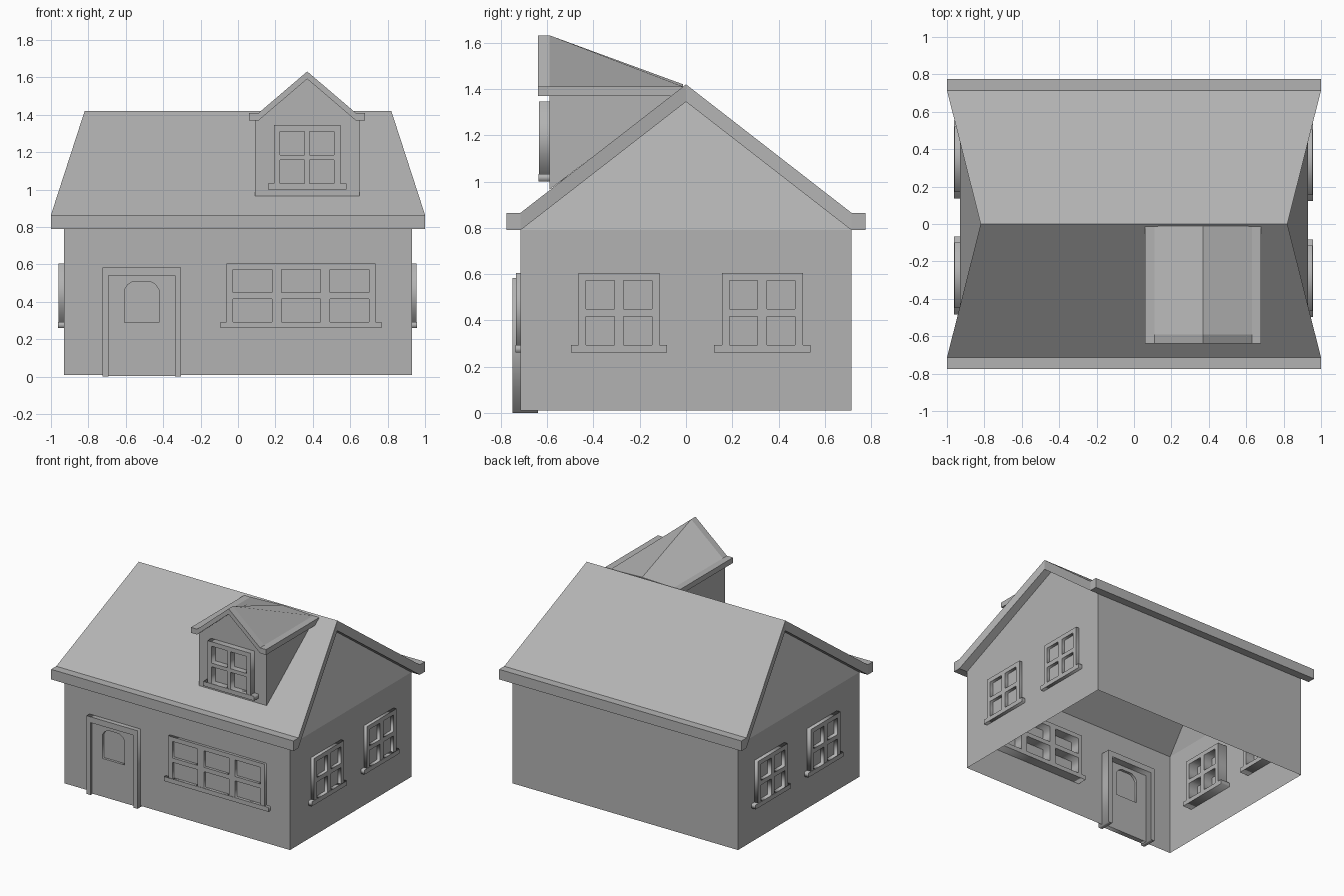
import bpy
from math import pi
from mathutils import Matrix

cube = bpy.data.objects.get("Cube")
if cube:
    bpy.data.objects.remove(cube, do_unlink=True)

grey = bpy.data.materials.new("plain grey")
grey.use_nodes = True
grey.diffuse_color = (0.45, 0.45, 0.45, 1)
grey.node_tree.nodes["Principled BSDF"].inputs["Base Color"].default_value = grey.diffuse_color


def add_object(name, mesh):
    mesh.materials.clear()
    mesh.materials.append(grey)
    obj = bpy.data.objects.new(name, mesh)
    bpy.context.collection.objects.link(obj)
    return obj


def add_mesh(name, verts, faces):
    mesh = bpy.data.meshes.new(name)
    mesh.from_pydata(verts, [], faces)
    mesh.validate()
    return add_object(name, mesh)


def rect(x0, x1, z0, z1):
    return [(x0, z0), (x1, z0), (x1, z1), (x0, z1)]


def facing(x, y, z, turn=0):
    """Upright drawing plane: local x along the wall, y up, z outwards."""
    return Matrix.Translation((x, y, z)) @ Matrix.Rotation(turn, 4, 'Z') @ Matrix.Rotation(pi / 2, 4, 'X')


def panel(name, place, outlines, back, front):
    """Flat panel from an outer outline and hole outlines."""
    curve = bpy.data.curves.new(name, 'CURVE')
    curve.dimensions = '2D'
    curve.fill_mode = 'BOTH'
    curve.extrude = (front - back) / 2
    for outline in outlines:
        spline = curve.splines.new('POLY')
        spline.points.add(len(outline) - 1)
        for point, (x, z) in zip(spline.points, outline):
            point.co = (x, z, 0, 1)
        spline.use_cyclic_u = True
    temp = bpy.data.objects.new(name + " outline", curve)
    bpy.context.collection.objects.link(temp)
    graph = bpy.context.evaluated_depsgraph_get()
    mesh = bpy.data.meshes.new_from_object(temp.evaluated_get(graph))
    bpy.data.objects.remove(temp, do_unlink=True)
    bpy.data.curves.remove(curve)
    mesh.transform(place @ Matrix.Translation((0, 0, (front + back) / 2)))
    mesh.name = name
    return add_object(name, mesh)


def window(name, place, width, cols, front, border=0.033, bar=0.04, bar_z=0.033, height=0.345, back=-0.075):
    """Framed window with crossed bars and a sill, bottom centre at the origin."""
    half, sill = width / 2, 0.033
    pane_w = (width - 2 * border - (cols - 1) * bar) / cols
    pane_h = (height - sill - border - bar_z) / 2
    holes = []
    for c in range(cols):
        for r in range(2):
            x = -half + border + c * (pane_w + bar)
            z = sill + r * (pane_h + bar_z)
            holes.append(rect(x, x + pane_w, z, z + pane_h))
    panel(name + "_frame", place, [rect(-half, half, sill - 0.01, height)] + holes, back, front)
    panel(name + "_sill", place, [rect(-half - 0.033, half + 0.033, 0, sill)], back, front + 0.003)


def roof(name, rings):
    """Join rings of top points followed by reversed underside points."""
    n = len(rings[0])
    verts = [v for ring in rings for v in ring]
    faces = []
    for k in range(len(rings) - 1):
        for i in range(n):
            j = (i + 1) % n
            faces.append((k * n + i, k * n + j, (k + 1) * n + j, (k + 1) * n + i))
    last = (len(rings) - 1) * n
    for i in range(n // 2 - 1):
        cap = (i, n - 1 - i, n - 2 - i, i + 1)
        faces += [cap, tuple(last + v for v in reversed(cap))]
    return add_mesh(name, verts, faces)


# House walls, open below, with gables that lean inwards
W, D, BASE, EAVE = 0.93, 0.715, 0.01, 0.79
verts = [(x, y, z) for z in (BASE, EAVE) for x, y in ((-W, -D), (W, -D), (W, D), (-W, D))]
verts += [(W - 0.17, 0, 1.345), (0.17 - W, 0, 1.345)]
add_mesh("house_walls", verts, [(0, 1, 5, 4), (1, 2, 6, 5), (2, 3, 7, 6), (3, 0, 4, 7),
                                (5, 6, 8), (7, 4, 9)])

# Main roof, shorter at the ridge than at the eaves
top = [(-0.775, 0.865), (-D, 0.865), (0, 1.42), (D, 0.865), (0.775, 0.865)]
section = top + [(y, z - 0.075) for y, z in reversed(top)]


def end_x(y):
    return 0.82 + 0.18 * min(1, abs(y) / D)


roof("main_roof", [[(side * end_x(y), y, z) for y, z in section] for side in (-1, 1)])

# Dormer walls meeting the main roof
DX, DY = 0.37, -0.59
verts = [(DX + s * 0.28, y, z) for s in (-1, 1) for y, z in ((DY, 0.965), (DY, 1.375), (-0.05, 1.375))]
verts.append((DX, DY, 1.595))
add_mesh("dormer_walls", verts, [(0, 3, 4, 6, 1), (0, 1, 2), (3, 5, 4)])


# Dormer roof with a ridge that falls back to the main ridge
def dormer_ring(y, peak):
    line = [(-0.31, 1.41), (-0.26, 1.41), (0, peak), (0.26, 1.41), (0.31, 1.41)]
    ring = line + [(x, z - 0.04) for x, z in reversed(line)]
    return [(DX + x, y, z) for x, z in ring]


roof("dormer_roof", [dormer_ring(-0.64, 1.632), dormer_ring(DY, 1.632), dormer_ring(-0.012, 1.42)])

# Windows
window("dormer_window", facing(DX, DY, 1.0), 0.355, 2, 0.045, bar=0.027, bar_z=0.027)
window("front_window", facing(0.337, -D, 0.26), 0.795, 3, 0.02, bar=0.05)
for label, y in (("front", -0.29), ("back", 0.33)):
    window("left_" + label + "_window", facing(W, y, 0.26, pi / 2), 0.35, 2, 0.025)
    window("right_" + label + "_window", facing(-W, y + 0.015, 0.26, -pi / 2), 0.35, 2, 0.03)

# Door frame and door with an arched light
door = facing(-0.515, -D, 0)
panel("door_frame", door, [[(-0.21, 0), (-0.21, 0.583), (0.21, 0.583), (0.21, 0),
                            (0.177, 0), (0.177, 0.54), (-0.177, 0.54), (-0.177, 0)]], -0.075, 0.035)
arch = [(-0.092, 0.29), (0.092, 0.29), (0.092, 0.465), (0.075, 0.492), (0.045, 0.51),
        (-0.045, 0.51), (-0.075, 0.492), (-0.092, 0.465)]
panel("door", door, [rect(-0.177, 0.177, 0.005, 0.54), arch], -0.02, 0.018)
